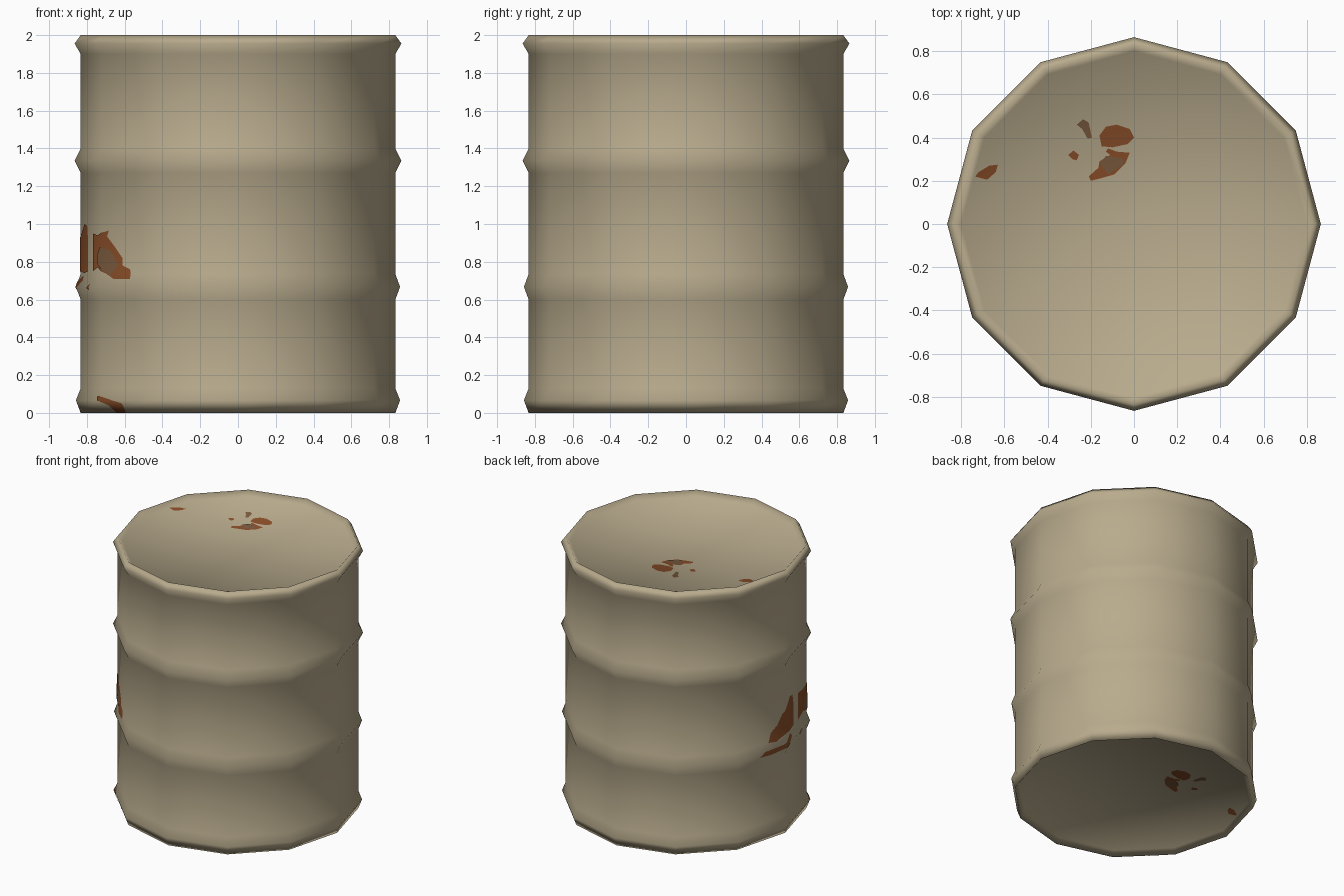
import bpy, bmesh, math
from mathutils import Vector

if "Cube" in bpy.data.objects:
    bpy.data.objects.remove(bpy.data.objects["Cube"])

SIDES = 12
# (radius, height) of the outer wall, bottom to top, including four rolled ribs
WALL = [(.833, 0), (.858, .067), (.833, .13), (.833, .60), (.858, .667), (.833, .735),
        (.833, 1.27), (.865, 1.335), (.833, 1.40), (.833, 1.90), (.865, 1.955), (.833, 2.0)]
CAP_R, CAP_DEPTH, LIFT = .80, .035, .003


def material(name, rgb):
    m = bpy.data.materials.new(name)
    m.diffuse_color = (*rgb, 1)
    m.use_nodes = True
    m.node_tree.nodes["Principled BSDF"].inputs["Base Color"].default_value = m.diffuse_color
    return m


TAN = material("tan_paint", (.48, .405, .265))
RUST = material("orange_rust", (.26, .078, .022))
WORN = material("brown_worn_metal", (.20, .105, .05))


def corner(i, r, z):
    a = math.tau * i / SIDES
    return Vector((r * math.cos(a), r * math.sin(a), z))


def add_object(name, bm, mat):
    me = bpy.data.meshes.new(name)
    bm.to_mesh(me)
    bm.free()
    me.materials.append(mat)
    for p in me.polygons:
        p.use_smooth = True
    ob = bpy.data.objects.new(name, me)
    bpy.context.collection.objects.link(ob)
    return ob


# Barrel: ringed wall with recessed lid and base
bm = bmesh.new()
profile = [(CAP_R, CAP_DEPTH)] + WALL + [(CAP_R, 2 - CAP_DEPTH)]
rings = [[bm.verts.new(corner(i, r, z)) for i in range(SIDES)] for r, z in profile]
for low, high in zip(rings, rings[1:]):
    for i in range(SIDES):
        j = (i + 1) % SIDES
        bm.faces.new((low[i], low[j], high[j], high[i]))
for ring, z in ((rings[0], CAP_DEPTH), (rings[-1], 2 - CAP_DEPTH)):
    hub = bm.verts.new((0, 0, z))
    for i in range(SIDES):
        bm.faces.new((ring[i], ring[(i + 1) % SIDES], hub))
bmesh.ops.recalc_face_normals(bm, faces=bm.faces)
barrel = add_object("barrel_body", bm, TAN)


def on_wall(u, z, lift):
    """Point on the faceted wall; u is the angle in facets."""
    z = min(max(z, 0), 2)
    for (r0, z0), (r1, z1) in zip(WALL, WALL[1:]):
        if z <= z1:
            r = r0 + (r1 - r0) * (z - z0) / (z1 - z0) + lift
            break
    k = math.floor(u)
    return corner(k, r, z).lerp(corner(k + 1, r, z), u - k)


def stain(name, pts, mat, place, cuts, outward):
    """Thin painted sheet: flat outline, cut at creases, then laid on the surface."""
    bm = bmesh.new()
    bm.faces.new([bm.verts.new((x, y, 0)) for x, y in pts])
    bmesh.ops.triangulate(bm, faces=bm.faces[:])
    for co, no in cuts:
        bmesh.ops.bisect_plane(bm, geom=bm.verts[:] + bm.edges[:] + bm.faces[:],
                               plane_co=co, plane_no=no, dist=1e-5)
    for v in bm.verts:
        v.co = place(v.co.x, v.co.y)
    bm.normal_update()
    for f in bm.faces:
        if f.normal.dot(outward(f.calc_center_median())) < 0:
            f.normal_flip()
    ob = add_object(name, bm, mat)
    # shade like the barrel underneath
    t = ob.modifiers.new("match_shading", 'DATA_TRANSFER')
    t.object = barrel
    t.use_loop_data = True
    t.data_types_loops = {'CUSTOM_NORMAL'}
    t.loop_mapping = 'POLYINTERP_NEAREST'


# Side stains, as (angle in degrees, height)
SIDE = [
    ("left_rust", RUST, [(169.5, .73), (171, .80), (175, .84), (178, .91), (184, .97), (186, 1.0),
                         (190, .99), (191.5, .9), (191.5, .75), (186, .74), (180, .75), (174, .72)]),
    ("front_left_rust", RUST, [(198, .75), (198, .95), (205, .94), (214, .965), (213, .935), (217, .88),
                               (221, .82), (221, .78), (225, .76), (225.5, .71), (217, .71),
                               (212, .74), (205, .77)]),
    ("rib_rust", RUST, [(163, .65), (166, .68), (178, .685), (186, .725), (187, .70), (180, .655), (170, .64)]),
    ("small_rust", RUST, [(194.5, .66), (199, .685), (197.5, .65)]),
    ("foot_rust", RUST, [(208, .085), (210, .065), (215, .04), (218, 0), (223, 0), (222, .05),
                         (215, .075), (210, .09)]),
    ("side_worn", WORN, [(205, .79), (205, .84), (209, .88), (215, .86), (219, .78), (215, .73), (210, .76)]),
]
side_cuts = [((k, 0, 0), (1, 0, 0)) for k in range(5, 9)] + [((0, z, 0), (0, 1, 0)) for _, z in WALL]
for name, mat, pts in SIDE:
    lift = LIFT * (2 if mat == WORN else 1)
    stain(name, [(a / 30, z) for a, z in pts], mat,
          lambda u, z, h=lift: on_wall(u, z, h), side_cuts, lambda c: Vector((c.x, c.y, 0)))

# Lid stains, repeated on the base, as (x, y)
LID = [
    ("upper_rust", RUST, [(-.16, .41), (-.13, .45), (-.08, .46), (-.02, .44), (0, .40), (-.03, .37),
                          (-.10, .355), (-.15, .36)]),
    ("lower_rust", RUST, [(-.02, .33), (-.08, .335), (-.12, .35), (-.13, .335), (-.11, .32), (-.16, .29),
                          (-.165, .26), (-.21, .22), (-.20, .20), (-.16, .21), (-.09, .23), (-.04, .28)]),
    ("lower_worn", WORN, [(-.16, .28), (-.13, .315), (-.09, .31), (-.05, .30), (-.05, .275), (-.12, .23)]),
    ("oval_worn", WORN, [(-.265, .46), (-.235, .485), (-.21, .47), (-.195, .40), (-.215, .395), (-.24, .44)]),
    ("dot_rust", RUST, [(-.305, .32), (-.28, .34), (-.255, .32), (-.265, .295), (-.285, .30)]),
    ("edge_rust", RUST, [(-.735, .22), (-.68, .205), (-.64, .24), (-.63, .275), (-.67, .27), (-.72, .24)]),
]
for where, z, s in (("lid", 2 - CAP_DEPTH, 1), ("base", CAP_DEPTH, -1)):
    for name, mat, pts in LID:
        h = z + s * LIFT * (2 if name == "lower_worn" else 1)
        stain(f"{where}_{name}", pts, mat, lambda x, y, h=h: Vector((x, y, h)), [],
              lambda c, s=s: Vector((0, 0, s)))
